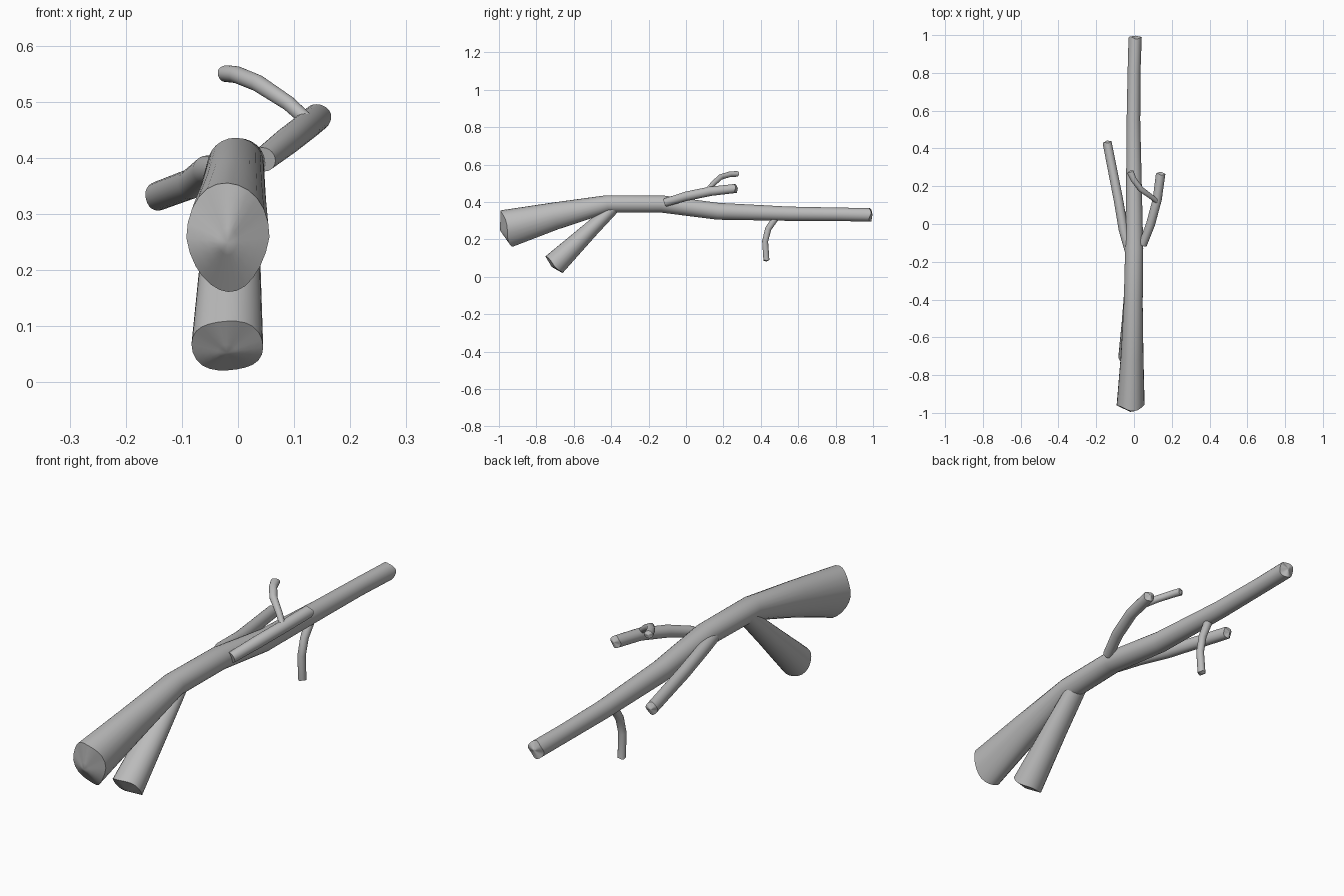
import bpy, bmesh, math
from mathutils import Vector

if "Cube" in bpy.data.objects:
    bpy.data.objects.remove(bpy.data.objects["Cube"])

SIDES = 24
bark = bpy.data.materials.new("grey wood")
bark.diffuse_color = (0.5, 0.5, 0.5, 1)
bark.use_nodes = True
bark.node_tree.nodes["Principled BSDF"].inputs["Base Color"].default_value = bark.diffuse_color


def limb(name, pts, start=(0, 0), end=(0.012, 0.004), pinch=0):
    """Tapered tube. pts: x, y, z, half width, half height.
    start/end: how far the broken end bulges, and its waviness."""
    bm = bmesh.new()
    pos = [Vector(p[:3]) for p in pts]
    n = len(pts)

    def frame(i):
        t = Vector()
        if i > 0:
            t += (pos[i] - pos[i - 1]).normalized()
        if i < n - 1:
            t += (pos[i + 1] - pos[i]).normalized()
        t.normalize()
        v = Vector((1, 0, 0)).cross(t).normalized()
        return t, t.cross(v) * -1 if t.cross(v).x < 0 else t.cross(v), v

    def ring(i, s=1, push=0, wave=0):
        t, u, v = frame(i)
        out = []
        for k in range(SIDES):
            a = 2 * math.pi * k / SIDES
            w = pts[i][3]
            if i == 0:
                w *= 1 - pinch * max(0, -math.sin(a))
            off = push + wave * math.sin(3 * a + 0.6)
            out.append(bm.verts.new(pos[i] + s * (u * w * math.cos(a)
                       + v * pts[i][4] * math.sin(a)) + t * off))
        return out

    def bridge(a, b):
        for k in range(SIDES):
            j = (k + 1) % SIDES
            bm.faces.new((a[k], a[j], b[j], b[k]))

    rings = [ring(i, 1, 0, start[1] if i == 0 else end[1] if i == n - 1 else 0)
             for i in range(n)]
    for a, b in zip(rings, rings[1:]):
        bridge(a, b)
    # broken end faces
    for i, (bulge, wave), sign in ((0, start, -1), (n - 1, end, 1)):
        last = rings[i]
        for s in (0.75, 0.5, 0.25):
            new = ring(i, s, sign * bulge * (1 - s), wave * s)
            bridge(last, new)
            last = new
        tip = bm.verts.new(pos[i] + frame(i)[0] * sign * bulge)
        for k in range(SIDES):
            bm.faces.new((last[k], last[(k + 1) % SIDES], tip))
    bmesh.ops.recalc_face_normals(bm, faces=bm.faces)
    me = bpy.data.meshes.new(name)
    bm.to_mesh(me)
    bm.free()
    me.materials.append(bark)
    ob = bpy.data.objects.new(name, me)
    bpy.context.collection.objects.link(ob)
    bpy.ops.object.select_all(action='DESELECT')
    ob.select_set(True)
    bpy.context.view_layer.objects.active = ob
    bpy.ops.object.shade_smooth_by_angle(angle=math.radians(40))


# main log, thick end at the front
limb("main_log", [
    (-0.018, -0.958, 0.258, 0.074, 0.102),
    (-0.010, -0.70, 0.325, 0.060, 0.073),
    (-0.004, -0.42, 0.389, 0.050, 0.047),
    (0.001, -0.13, 0.389, 0.048, 0.046),
    (0.000, 0.17, 0.350, 0.042, 0.045),
    (-0.003, 0.55, 0.337, 0.036, 0.038),
    (0.000, 0.80, 0.334, 0.034, 0.036),
    (0.006, 0.985, 0.331, 0.035, 0.036)],
    start=(0.038, 0.008), end=(0.012, 0.006), pinch=0.2)

# thick lower fork that rests on the ground
limb("lower_fork", [
    (-0.010, -0.36, 0.395, 0.042, 0.030),
    (-0.013, -0.52, 0.243, 0.052, 0.044),
    (-0.019, -0.705, 0.065, 0.064, 0.064)], end=(0.018, 0.004))

# side branches
limb("left_branch", [
    (-0.028, -0.14, 0.380, 0.022, 0.024),
    (-0.056, -0.03, 0.378, 0.025, 0.026),
    (-0.083, 0.13, 0.354, 0.025, 0.027),
    (-0.142, 0.43, 0.332, 0.024, 0.026)])
limb("right_branch", [
    (0.046, -0.11, 0.397, 0.022, 0.022),
    (0.088, 0.00, 0.430, 0.024, 0.025),
    (0.123, 0.13, 0.457, 0.024, 0.025),
    (0.141, 0.265, 0.472, 0.025, 0.024)])

# twigs
limb("upper_twig", [
    (0.122, 0.12, 0.468, 0.012, 0.013),
    (0.090, 0.145, 0.497, 0.013, 0.014),
    (0.035, 0.185, 0.533, 0.015, 0.015),
    (-0.002, 0.235, 0.548, 0.016, 0.015),
    (-0.020, 0.276, 0.550, 0.018, 0.015)], end=(0.006, 0.002))
limb("lower_twig", [
    (0.000, 0.480, 0.315, 0.018, 0.018),
    (0.000, 0.440, 0.257, 0.016, 0.017),
    (-0.001, 0.423, 0.190, 0.016, 0.016),
    (-0.003, 0.430, 0.088, 0.016, 0.016)], end=(0.006, 0.002))
